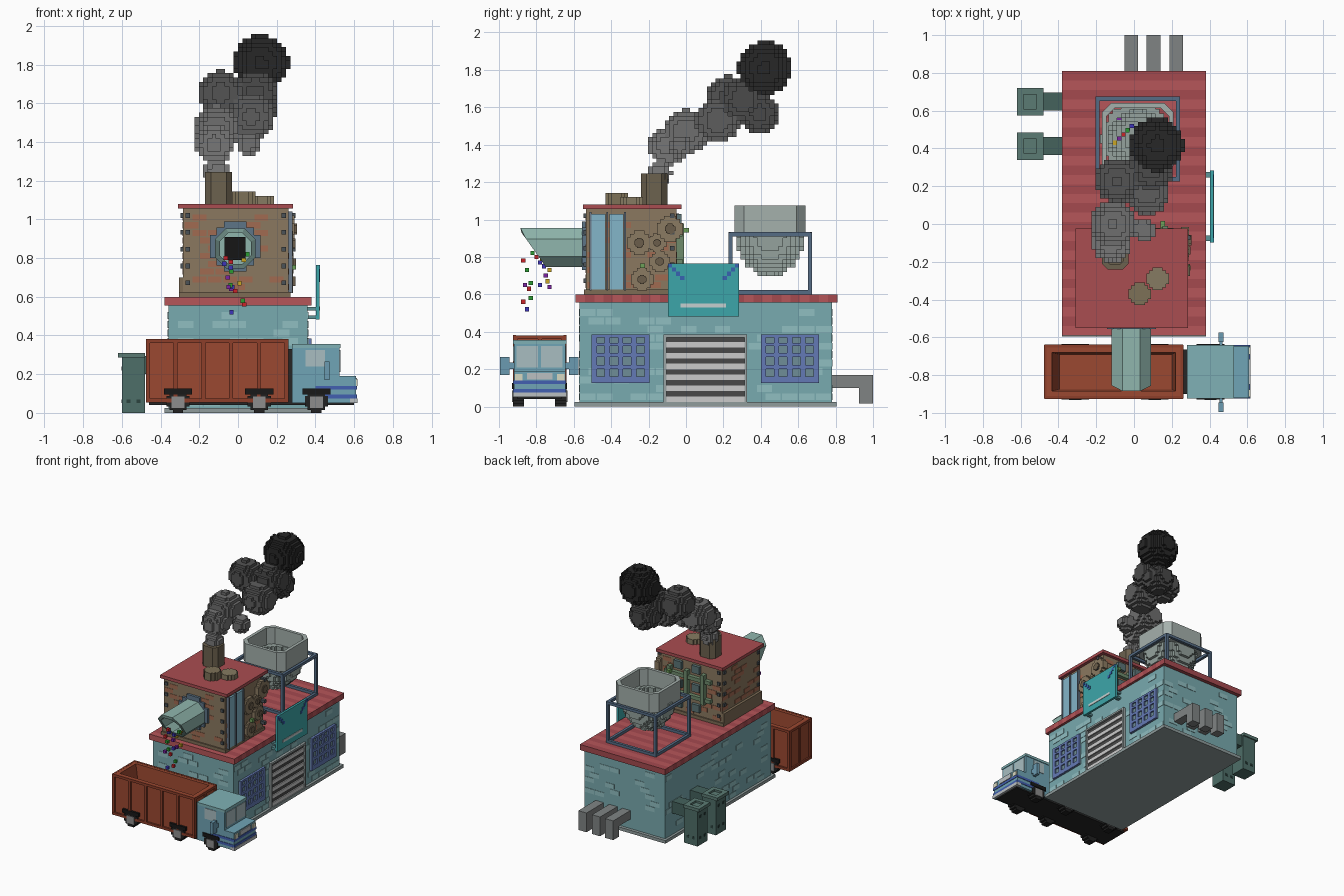
import bpy, bmesh, math, random
from mathutils import Vector

if "Cube" in bpy.data.objects:
    bpy.data.objects.remove(bpy.data.objects["Cube"])
random.seed(4)
MATS = {}


def mat(c):
    if c not in MATS:
        MATS[c] = bpy.data.materials.new("colour_" + c)
        MATS[c].diffuse_color = [(int(c[i:i + 2], 16) / 255) ** 2.2 for i in (0, 2, 4)] + [1]
    return MATS[c]


def finish(name, bm, *cols, fix=True):
    if fix:
        bmesh.ops.recalc_face_normals(bm, faces=bm.faces)
    me = bpy.data.meshes.new(name)
    bm.to_mesh(me)
    bm.free()
    for c in cols:
        me.materials.append(mat(c))
    ob = bpy.data.objects.new(name, me)
    bpy.context.collection.objects.link(ob)
    return ob


def boxes(name, col, *items):
    bm = bmesh.new()
    for x0, x1, y0, y1, z0, z1 in items:
        vs = bmesh.ops.create_cube(bm, size=1)["verts"]
        for v in vs:
            v.co = Vector(((x0 + x1) / 2 + v.co.x * (x1 - x0), (y0 + y1) / 2 + v.co.y * (y1 - y0),
                           (z0 + z1) / 2 + v.co.z * (z1 - z0)))
    return finish(name, bm, col)


def loft(name, col, loops, ring=False):
    bm = bmesh.new()
    vs = [[bm.verts.new(p) for p in l] for l in loops]
    n = len(vs[0])
    for a, b in zip(vs, vs[1:] + (vs[:1] if ring else [])):
        for i in range(n):
            bm.faces.new((a[i], a[(i + 1) % n], b[(i + 1) % n], b[i]))
    if not ring:
        bm.faces.new(vs[0])
        bm.faces.new(vs[-1])
    return finish(name, bm, col)


def rect(x0, x1, y0, y1, z, c=0.0):
    if not c:
        return [(x0, y0, z), (x1, y0, z), (x1, y1, z), (x0, y1, z)]
    return [(x0 + c, y0, z), (x1 - c, y0, z), (x1, y0 + c, z), (x1, y1 - c, z),
            (x1 - c, y1, z), (x0 + c, y1, z), (x0, y1 - c, z), (x0, y0 + c, z)]


def disc(name, col, axis, u, v, r, a, b):
    """Stepped pixel-round disc along an axis from a to b."""
    pts = []
    for k in range(4):
        for p, q in ((1, -.45), (1, .45), (.75, .45), (.75, .75), (.45, .75)):
            for _ in range(k):
                p, q = -q, p
            pts.append((u + p * r, v + q * r))
    put = {"x": lambda p, t: (t, p[0], p[1]), "y": lambda p, t: (p[0], t, p[1]), "z": lambda p, t: (p[0], p[1], t)}[axis]
    return loft(name, col, [[put(p, a) for p in pts], [put(p, b) for p in pts]])


def voxels(name, cells, s, cols):
    """Outer skin of a set of cubes; cells maps grid position to colour index."""
    bm, cache = bmesh.new(), {}
    for c, m in cells.items():
        for ax in range(3):
            for d in (0, 1):
                nb = list(c)
                nb[ax] += 2 * d - 1
                if tuple(nb) in cells:
                    continue
                quad = []
                for i, j in ((0, 0), (1, 0), (1, 1), (0, 1)) if d else ((0, 0), (0, 1), (1, 1), (1, 0)):
                    p = list(c)
                    p[ax] += d
                    p[(ax + 1) % 3] += i
                    p[(ax + 2) % 3] += j
                    p = tuple(p)
                    quad.append(cache.get(p) or cache.setdefault(p, bm.verts.new(Vector(p) * s)))
                bm.faces.new(quad).material_index = m
    return finish(name, bm, *cols, fix=False)


def bricks(name, col, axis, pos, u0, u1, z0, z1, w=.09, h=.045, odds=.3):
    out, row = [], 0
    z = z0
    while z + h <= z1 + .001:
        u = u0 + (row % 2) * w / 2
        while u + w <= u1 + .001:
            if random.random() < odds:
                a, b = (pos - .003, pos + .003), (u + .004, u + w - .004)
                out.append((*(a + b if axis == "x" else b + a), z + .004, z + h - .004))
            u += w
        z, row = z + h, row + 1
    boxes(name, col, *out)


# Main hall: walls, plinth, striped roof
boxes("hall_walls", "78A9AE", (-.36, .36, -.57, .78, .02, .56))
boxes("hall_plinth", "8E9B9B", (-.38, .38, -.595, .805, 0, .025))
n = 28
for k, c in ((0, "B5575A"), (1, "A34B50")):
    boxes("hall_roof_planks_%d" % k, c, *[(-.38, .38, -.59 + i * .05, -.54 + i * .05, .555, .6) for i in range(k, n, 2)])
for ax, pos, a, b in (("x", .36, -.57, .78), ("x", -.36, -.57, .78), ("y", -.57, -.36, .36), ("y", .78, -.36, .36)):
    bricks("hall_bricks", "8FBDC0", ax, pos, a, b, .03, .55)

# Roller door and grid windows on the right wall
boxes("door_frame", "9AA3A3", (.35, .38, -.12, -.105, 0, .385), (.35, .38, .312, .327, 0, .385), (.35, .38, -.12, .327, .37, .385))
boxes("door_recess", "4A4A4A", (.35, .364, -.105, .312, 0, .37))
boxes("door_slats", "C9C9C9", *[(.355, .372, -.105, .312, .025 + i * .058, .055 + i * .058) for i in range(6)])
for y in (-.505, .40):
    boxes("window_glass", "6E8C96", (.35, .367, y, y + .31, .125, .385))
    boxes("window_bars", "6479B4", *[(.355, .38, y + (i * .0705), y + (i * .0705) + .028, .125, .385) for i in range(5)],
          *[(.355, .378, y, y + .31, z, z + d) for z, d in ((.125, .035), (.2, .022), (.265, .022), (.325, .015), (.37, .015))])

# Blank sign board with trim and brackets
boxes("sign_board", "3FA5A8", (.402, .42, -.097, .284, .482, .765))
boxes("sign_corner_trim", "3A62B0", *[(.416, .424, y, y + .022, z, z + .022) for i in range(4)
      for y, z in ((-.097 + i * .022, .743 - i * .022), (.262 - i * .022, .743 - i * .022))])
boxes("sign_ledge", "C4CFCF", (.416, .424, -.03, .215, .53, .55))
boxes("sign_brackets", "5E9296", *[(.355, .405, y, y + .03, z, z + .018) for y in (-.09, .245) for z in (.484, .53)])

# Tower: body, bricks, base ledge, roof
boxes("tower_walls", "8A7860", (-.285, .26, -.535, -.05, .59, 1.06))
boxes("tower_ledge", "7D6C56", (-.305, .27, -.545, -.04, .6, .625), (-.305, -.28, -.535, -.05, .62, .70))
boxes("tower_roof", "A84E52", (-.31, .285, -.55, -.025, 1.055, 1.08))
for ax, pos, a, b in (("x", .26, -.53, -.05), ("x", -.285, -.53, -.05), ("y", -.535, -.28, .26), ("y", -.05, -.28, .26)):
    bricks("tower_bricks", "A06A52", ax, pos, a, b, .63, 1.05, .08, .04, .35)
boxes("tower_rivets", "4C5358", *[r for i in range(5) for z in (.66 + i * .087,) for r in (
    (-.272, -.248, -.547, -.53, z, z + .024), (.225, .249, -.547, -.53, z, z + .024),
    (-.297, -.28, -.52, -.496, z, z + .024), (-.297, -.28, -.09, -.066, z, z + .024),
    (.255, .298, -.085, -.061, z, z + .024), (-.272, -.248, -.055, -.038, z, z + .024))])
boxes("tower_tall_windows", "82B4C8", *[(.25, .275, y, y + .075, .625, 1.03) for y in (-.505, -.41)])
boxes("tower_window_frames", "6E7C8C", *[(.25, .282, y, y + .01, .62, 1.04) for y in (-.515, -.426, -.332)])

# Gears on the right side
for y, z, r, x in ((-.25, .875, .065, .285), (-.085, .95, .07, .292), (-.14, .775, .055, .288),
                   (-.235, .68, .06, .285), (-.155, .875, .05, .28)):
    disc("gear", "8A7A62", "x", y, z, r, .25, x)
    disc("gear_hub", "6B5E4C", "x", y, z, r * .4, .25, x + .012)

# Green pipework on the back of the tower
boxes("tower_back_pipes", "6E8A6C", *[(-.2, .21, -.06, -.02, z, z + .03) for z in (.76, .91)],
      *[(x, x + .03, -.06, -.01, .74, .98) for x in (-.15, .0, .15)])
boxes("tower_back_gauges", "5C7476", *[(x, x + .07, -.06, -.025, z, z + .06) for x in (-.1, .06) for z in (.66, .82, .97)])
boxes("tower_valves", "6DA05A", (.14, .165, -.02, .015, .93, .955), (.275, .3, -.245, -.22, .74, .765))

# Chimney and roof vents
loft("chimney", "6C6250", [rect(-.17, -.03, -.24, -.1, 1.07, .03), rect(-.17, -.03, -.24, -.1, 1.245, .03),
                           rect(-.145, -.055, -.215, -.125, 1.245, .02), rect(-.145, -.055, -.215, -.125, 1.1, .02)])
disc("roof_vent_tall", "7C7058", "z", .03, -.37, .06, 1.07, 1.143)
disc("roof_vent_low", "857A62", "z", .125, -.29, .06, 1.07, 1.12)

# Voxel smoke plume
S = .0225
puffs = [(-.11, -.14, 1.25, .065), (-.12, -.1, 1.39, .1), (.05, -.03, 1.39, .06), (-.11, .0, 1.47, .12), (.07, .17, 1.53, .12),
         (-.09, .23, 1.65, .118), (.09, .3, 1.64, .12), (.09, .39, 1.57, .11), (.12, .42, 1.81, .143)]
cells = {}
for i, (x, y, z, r) in reversed(list(enumerate(puffs))):
    lo = [math.floor((v - r) / S) for v in (x, y, z)]
    k = range(int(2 * r / S) + 3)
    for a in k:
        for b in k:
            for c in k:
                p = (lo[0] + a, lo[1] + b, lo[2] + c)
                if (Vector([(q + .5) * S for q in p]) - Vector((x, y, z))).length < r:
                    cells.setdefault(p, i)
voxels("smoke_plume", cells, S, ["%02X%02X%02X" % ((g,) * 3) for g in (122, 118, 112, 110, 94, 84, 76, 74, 44)])

# Hopper: octagonal rim, stepped bowl, stand
cx, cy = .02, .45
sq = lambda r, z, c: rect(cx - r, cx + r, cy - r, cy + r, z, c)
loft("hopper_rim", "A3AFAB", [sq(.19, .92, .05), sq(.19, 1.075, .05), sq(.165, 1.075, .045), sq(.165, .92, .045)], ring=True)
cells = {}
for a in range(-9, 11):
    for b in range(10, 30):
        for c in range(29, 42):
            d = Vector(((a + .5) * S - cx, (b + .5) * S - cy, (c + .5) * S - .93))
            e = Vector((d.x / .19, d.y / .19, d.z / .235)).length
            if e < 1 and Vector((d.x / .155, d.y / .155, d.z / .2)).length > 1:
                cells[(a, b, c)] = 0
voxels("hopper_bowl", cells, S, ["93A19C"])
q, t = .213, .022
boxes("hopper_stand", "566C84", *[(cx + sx * q - t / 2, cx + sx * q + t / 2, cy + sy * q - t / 2, cy + sy * q + t / 2, .6, .93)
      for sx in (-1, 1) for sy in (-1, 1)],
      *[r for z in (.6, .91) for s in (-1, 1) for r in ((cx - q, cx + q, cy + s * q - t / 2, cy + s * q + t / 2, z, z + t),
                                                      (cx + s * q - t / 2, cx + s * q + t / 2, cy - q, cy + q, z, z + t))])

# Spout with slanted mouth, wall flange
def octo(r, f):
    k = r * .45
    pts = [(-k, -r), (k, -r), (r, -k), (r, k), (k, r), (-k, r), (-r, k), (-r, -k)]
    return [(-.014 + u, f(.85 + v), .85 + v) for u, v in pts]
mouth = lambda z: max(-.885, min(-.75, -.75 - (z - .75) * .72))
back = lambda z: -.53
loft("spout", "8FB5AC", [octo(.104, back), octo(.104, mouth), octo(.08, mouth), octo(.08, lambda z: -.56)])
boxes("spout_dark_throat", "1C1C1C", (-.07, .04, -.57, -.555, .79, .91))
disc("spout_flange", "5E7486", "y", -.014, .86, .13, -.555, -.53)

# Coloured pellets, falling and in the hopper
COL = ("C8282E", "2E9A34", "4038B8", "C8A428", "7A28A0")
fall = [(-.87, .78), (-.85, .73), (-.76, .75), (-.73, .73), (-.86, .65), (-.84, .63), (-.83, .66), (-.78, .65), (-.74, .67),
        (-.73, .64), (-.87, .56), (-.83, .58), (-.85, .52), (-.77, .79), (-.75, .70), (-.8, .80), (-.82, .82), (-.78, .77)]
drops = [(random.uniform(-.075, .05), y, z) for y, z in fall]
drops += [(-.1 + .022 * (i % 5), .43 + .022 * i, .80 + .008 * i) for i in range(7)]
for k, c in enumerate(COL):
    boxes("pellets_%d" % k, c, *[(x - .011, x + .011, y - .011, y + .011, z - .011, z + .011) for x, y, z in drops[k::5]])

# Waste pipes at the back
boxes("back_pipes", "7F8383", *[r for x in (-.05, .067, .188) for r in ((x, x + .072, .77, .925, .1, .17), (x, x + .072, .925, 1, .015, .17))])

# Filter cabinets on the left
for y in (.34, .575):
    boxes("cabinet", "4F6E68", (-.6, -.48, y + .01, y + .135, 0, .29))
    loft("cabinet_lid", "5B7A73", [rect(-.62, -.48, y, y + .145, .285), rect(-.62, -.48, y, y + .145, .31),
                                   rect(-.585, -.515, y + .035, y + .11, .31), rect(-.585, -.515, y + .035, y + .11, .295)])
    boxes("cabinet_duct", "46625D", (-.485, -.355, y + .025, y + .12, .2, .295))
    boxes("cabinet_vents", "2F4440", *[(-.603, -.597, y + u, y + u + .02, z, z + .02) for u in (.03, .09) for z in (.05, .22)],
          *[(x, x + .02, y + .007, y + .138, .05, .07) for x in (-.575, -.525)])

# Truck bed with ribs
loft("truck_bed", "9A4A34", [rect(-.465, .25, -.912, -.653, .055), rect(-.465, .25, -.912, -.653, .38),
                             rect(-.435, .22, -.885, -.68, .38), rect(-.395, .2, -.875, -.69, .13)])
boxes("truck_bed_ribs", "8C412E", *[(x, x + .02, -.925, -.64, .06, .07) for x in (-.47, .24)],
      *[(-.475 + i * .143, -.455 + i * .143, y, y + .016, .055, .38) for i in range(6) for y in (-.925, -.656)],
      *[(-.475, .26, y, y + .016, z, z + .02) for y in (-.926, -.655) for z in (.054, .362)],
      *[(x, x + .014, -.925, -.64, z, z + .02) for x in (-.476, .247) for z in (.053, .361)],
      *[(x, x + .012, y, y + .02, .055, .38) for x in (-.475, .247) for y in (-.92, -.79, -.665)])
boxes("truck_chassis", "2A2A2A", (-.46, .6, -.9, -.665, .04, .062), (.24, .3, -.9, -.665, .06, .33))

# Truck cab
boxes("cab_body", "6FA3B4", (.28, .525, -.92, -.645, .05, .34), (.52, .61, -.92, -.645, .05, .19))
boxes("cab_roof", "7FB0B4", (.28, .53, -.925, -.64, .335, .355))
boxes("cab_stripes", "4460B0", (.4, .614, -.924, -.641, .12, .14), (.4, .614, -.924, -.641, .075, .095))
boxes("cab_windows", "A7BCC0", (.35, .45, -.924, -.641, .24, .325), (.5, .529, -.905, -.79, .21, .325), (.5, .529, -.775, -.66, .21, .325))
boxes("cab_bumper", "B9BEC0", (.58, .618, -.925, -.64, .05, .075), (.59, .616, -.85, -.715, .145, .18))
boxes("cab_headlights", "D8D8C0", (.6, .617, -.915, -.875, .14, .175), (.6, .617, -.69, -.65, .14, .175))
boxes("cab_mirrors", "6A9AB0", *[(.448, .473, y, y + .05, .17, .265) for y in (-.995, -.625)],
      *[(.452, .469, y, y + .03, .2, .235) for y in (-.95, -.645)])

# Wheels with arches
for x in (-.31, .11, .405):
    for s, y in ((-1, -.925), (1, -.64)):
        disc("wheel", "262626", "y", x, .06, .06, y, y - s * .06)
        boxes("wheel_arch", "1E1E1E", (x - .073, x + .073, y + s * .004, y - s * .05, .095, .125))
        boxes("wheel_hub", "8C8C8C", (x - .033, x + .033, y + s * .006, y - s * .03, .025, .085))

for m in bpy.data.materials:
    if m.users and not m.is_grease_pencil:
        m.use_nodes = True
        m.node_tree.nodes["Principled BSDF"].inputs["Base Color"].default_value = m.diffuse_color
